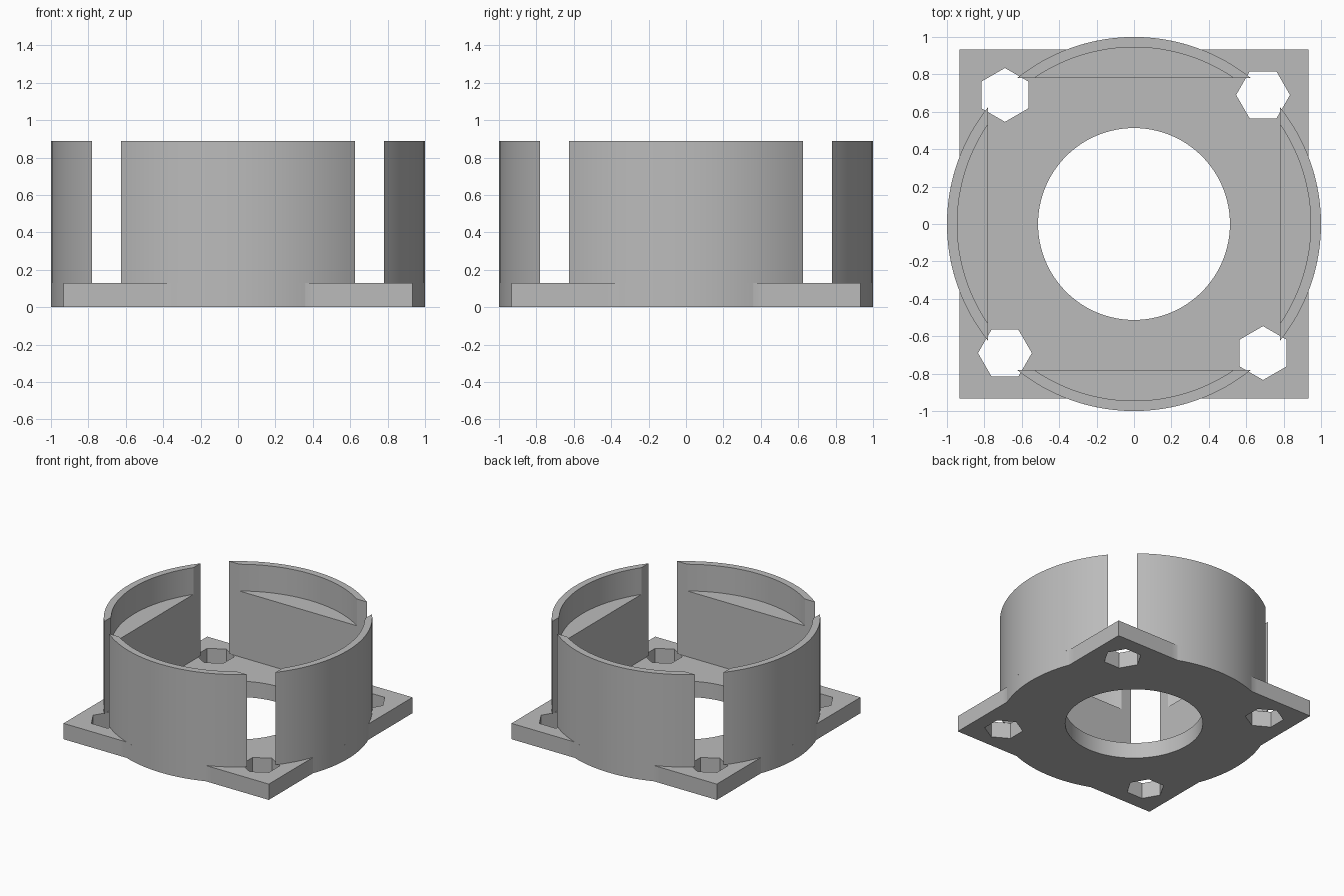
import bpy, bmesh
from math import acos, asin, cos, sin, pi, radians
from mathutils import Matrix

cube = bpy.data.objects.get("Cube")
if cube:
    bpy.data.objects.remove(cube, do_unlink=True)

HALF = 0.933      # half side of the square plate
PLATE = 0.13      # plate thickness
LEDGE = 0.67      # height of the ledge inside the walls
TOP = 0.89        # wall height
CHORD = 0.78      # distance of the flat inner face from the axis
INNER = 0.945     # inner radius above the ledge
BORE = 0.513

grey = bpy.data.materials.new("grey plastic")
grey.use_nodes = True
colour = (0.5, 0.5, 0.5, 1)
grey.diffuse_color = colour
grey.node_tree.nodes["Principled BSDF"].inputs["Base Color"].default_value = colour


def finish(obj):
    """Give the part its material and keep hard edges sharp."""
    bpy.ops.object.select_all(action='DESELECT')
    obj.select_set(True)
    bpy.context.view_layer.objects.active = obj
    if not obj.data.materials:
        obj.data.materials.append(grey)
    bpy.ops.object.shade_smooth_by_angle(angle=radians(30))


def ring(count, radius, centre=(0, 0), phase=0):
    return [(centre[0] + radius * cos(phase + 2 * pi * i / count),
             centre[1] + radius * sin(phase + 2 * pi * i / count)) for i in range(count)]


# Base plate: a square merged with a disc, with a round bore and four hex holes
cross = acos(HALF)
angles = {radians(3 * i) for i in range(120)}
for q in range(4):
    angles |= {(q * pi / 2 + s * cross) % (2 * pi) for s in (-1, 1)}
outline = []
for a in sorted(angles):
    r = max(1, HALF / max(abs(cos(a)), abs(sin(a))))
    outline.append((r * cos(a), r * sin(a)))
loops = [outline, ring(100, BORE)]
for q in range(4):
    a = pi / 4 + q * pi / 2
    d = 0.69 * 2 ** 0.5
    loops.append(ring(6, 0.144, (d * cos(a), d * sin(a)), q * pi / 2))

curve = bpy.data.curves.new("base_plate", 'CURVE')
curve.dimensions = '2D'
curve.fill_mode = 'BOTH'
curve.extrude = PLATE / 2
for pts in loops:
    spline = curve.splines.new('POLY')
    spline.points.add(len(pts) - 1)
    for p, (x, y) in zip(spline.points, pts):
        p.co = (x, y, 0, 1)
    spline.use_cyclic_u = True
plate = bpy.data.objects.new("base_plate", curve)
bpy.context.collection.objects.link(plate)
bpy.ops.object.select_all(action='DESELECT')
plate.select_set(True)
bpy.context.view_layer.objects.active = plate
bpy.ops.object.convert(target='MESH')
plate = bpy.context.view_layer.objects.active
bm = bmesh.new()
bm.from_mesh(plate.data)
bmesh.ops.remove_doubles(bm, verts=bm.verts, dist=0.0001)
bmesh.ops.translate(bm, verts=bm.verts, vec=(0, 0, PLATE / 2))
bmesh.ops.recalc_face_normals(bm, faces=bm.faces)
bm.to_mesh(plate.data)
bm.free()
finish(plate)


# Curved wall: solid segment up to the ledge, thin rim above it
def wall(name, turn, steps=24):
    bm = bmesh.new()

    def arc(radius, z):
        half = acos(CHORD / radius)
        return [bm.verts.new((radius * cos(a), radius * sin(a), z))
                for a in (half * (2 * i / steps - 1) for i in range(steps + 1))]

    low, high = arc(1, PLATE), arc(1, TOP)
    ledge, rim = arc(INNER, LEDGE), arc(INNER, TOP)
    bm.faces.new(low)
    bm.faces.new(ledge)
    bm.faces.new([low[0], low[-1], high[-1], rim[-1], ledge[-1], ledge[0], rim[0], high[0]])
    for a, b in ((low, high), (high, rim), (rim, ledge)):
        for i in range(steps):
            bm.faces.new([a[i], a[i + 1], b[i + 1], b[i]])
    bmesh.ops.recalc_face_normals(bm, faces=bm.faces)
    bmesh.ops.rotate(bm, verts=bm.verts, cent=(0, 0, 0), matrix=Matrix.Rotation(turn, 3, 'Z'))
    mesh = bpy.data.meshes.new(name)
    bm.to_mesh(mesh)
    bm.free()
    obj = bpy.data.objects.new(name, mesh)
    bpy.context.collection.objects.link(obj)
    finish(obj)


for q, side in enumerate(("left", "back", "right", "front")):
    wall(side + "_wall", q * pi / 2)
